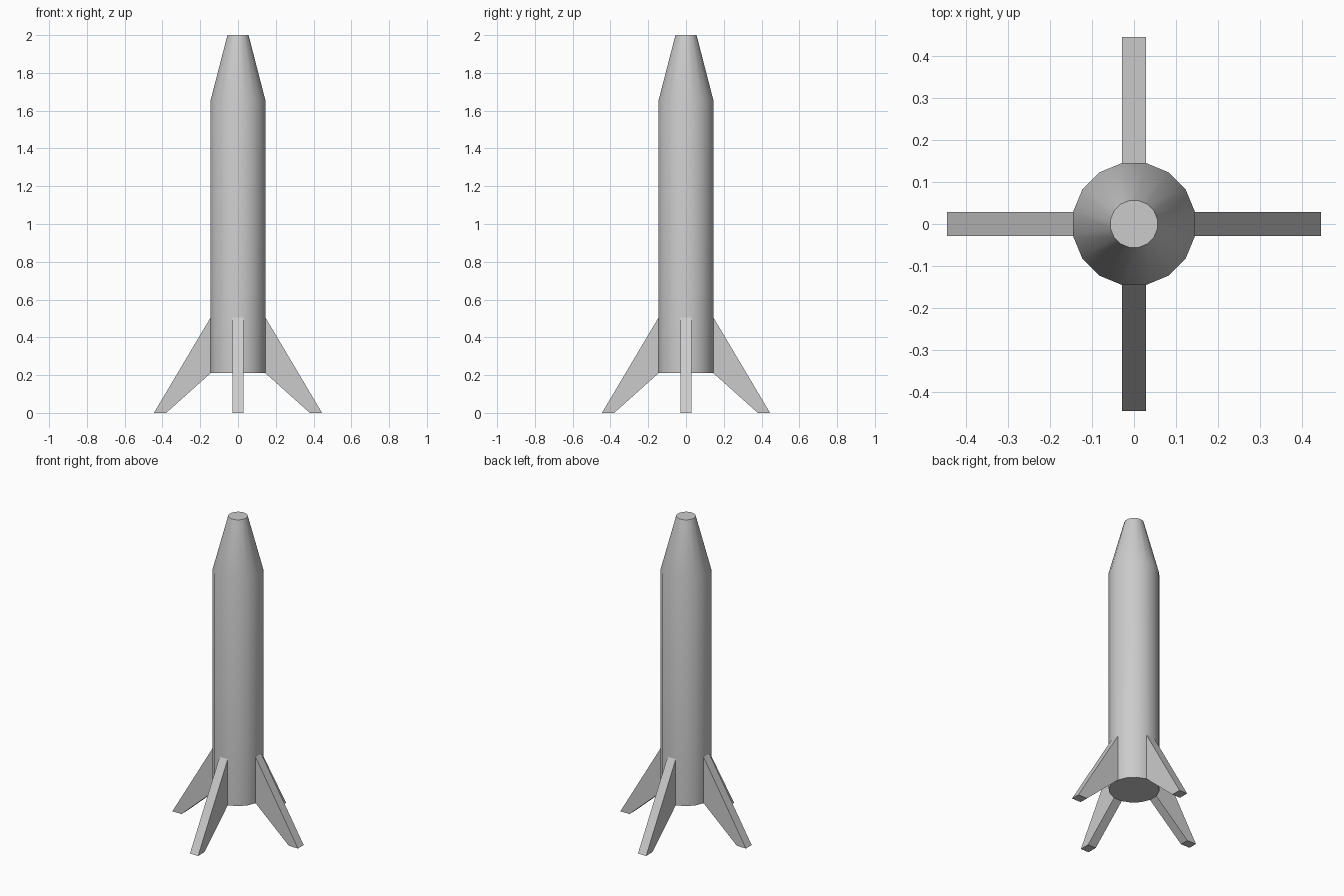
import bpy, bmesh, math

if "Cube" in bpy.data.objects:
    bpy.data.objects.remove(bpy.data.objects["Cube"])

SIDES = 16
R = 0.148
FACET = R * math.cos(math.pi / SIDES)   # distance to a flat side
HALF = R * math.sin(math.pi / SIDES)    # half width of a flat side


def make_object(name, bm):
    bmesh.ops.recalc_face_normals(bm, faces=bm.faces)
    mesh = bpy.data.meshes.new(name)
    bm.to_mesh(mesh)
    bm.free()
    obj = bpy.data.objects.new(name, mesh)
    bpy.context.collection.objects.link(obj)
    return obj


# Hull: stacked rings, flat sides facing the four fins
bm = bmesh.new()
rings = []
for radius, z in [(R, 0.21), (R, 1.655), (0.057, 2.0)]:
    angles = [(i + 0.5) * math.tau / SIDES for i in range(SIDES)]
    rings.append([bm.verts.new((radius * math.cos(a), radius * math.sin(a), z)) for a in angles])
for low, high in zip(rings, rings[1:]):
    for i in range(SIDES):
        j = (i + 1) % SIDES
        bm.faces.new((low[i], low[j], high[j], high[i]))
bm.faces.new(rings[0])
bm.faces.new(rings[-1])
hull = make_object("hull", bm)
bpy.context.view_layer.objects.active = hull
hull.select_set(True)
bpy.ops.object.shade_smooth_by_angle(angle=math.radians(30))

# Fins: swept profile as wide as one hull side, repeated around the axis
profile = [(FACET, 0.505), (FACET, 0.21), (0.38, 0), (0.445, 0)]
for k, side in enumerate(["right", "back", "left", "front"]):
    bm = bmesh.new()
    face = bm.faces.new([bm.verts.new((x, -HALF, z)) for x, z in profile])
    new = bmesh.ops.extrude_face_region(bm, geom=[face])["geom"]
    bmesh.ops.translate(bm, vec=(0, 2 * HALF, 0),
                        verts=[v for v in new if isinstance(v, bmesh.types.BMVert)])
    fin = make_object(f"{side}_fin", bm)
    fin.rotation_euler.z = k * math.pi / 2
